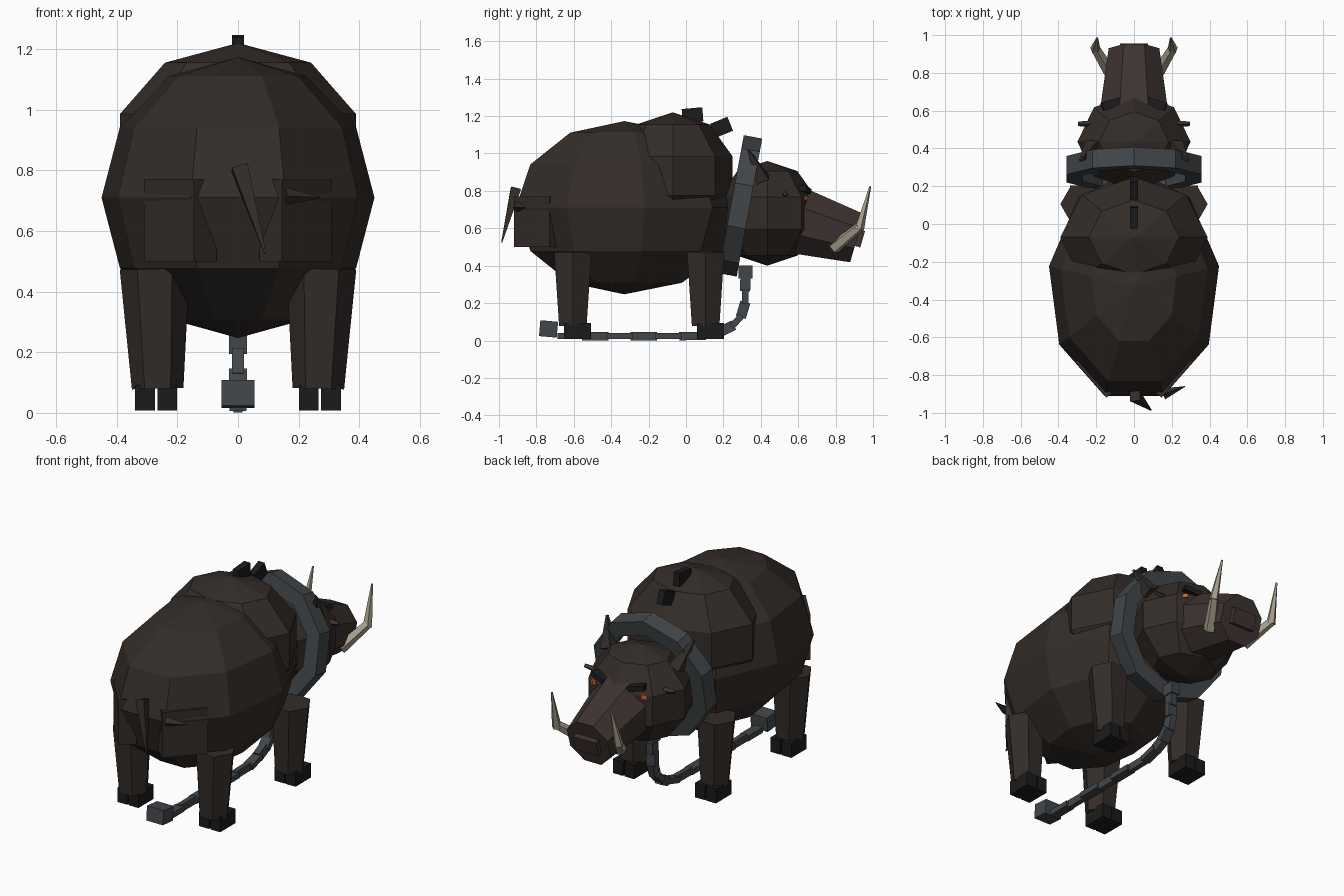
import bpy, bmesh, math
from mathutils import Vector, Matrix, Euler, Quaternion

if "Cube" in bpy.data.objects:
    bpy.data.objects.remove(bpy.data.objects["Cube"])


def material(name, rgb):
    m = bpy.data.materials.new(name)
    m.diffuse_color = (*rgb, 1)
    m.use_nodes = True
    m.node_tree.nodes["Principled BSDF"].inputs["Base Color"].default_value = m.diffuse_color
    return m


HIDE = material("hide", (0.034, 0.026, 0.022))
SNOUT = material("snout_skin", (0.048, 0.033, 0.03))
HOOF = material("dark_hoof", (0.012, 0.011, 0.012))
IRON = material("iron", (0.055, 0.062, 0.068))
IVORY = material("ivory", (0.38, 0.34, 0.26))
EMBER = material("ember", (0.8, 0.13, 0.02))


def finish(bm, name, mat, matrix=None):
    me = bpy.data.meshes.new(name)
    bmesh.ops.recalc_face_normals(bm, faces=bm.faces)
    bm.to_mesh(me)
    bm.free()
    me.materials.append(mat)
    if matrix is not None:
        me.transform(matrix)
    ob = bpy.data.objects.new(name, me)
    bpy.context.collection.objects.link(ob)
    return ob


def ball(name, c, r, seg, rings, mat):
    bm = bmesh.new()
    bmesh.ops.create_uvsphere(bm, u_segments=seg, v_segments=rings, radius=1)
    return finish(bm, name, mat, Matrix.Translation(c) @ Matrix.Diagonal((*r, 1)))


def box(name, c, size, mat, rot=(0, 0, 0)):
    bm = bmesh.new()
    bmesh.ops.create_cube(bm, size=1)
    R = Euler([math.radians(a) for a in rot]).to_matrix().to_4x4()
    return finish(bm, name, mat, Matrix.Translation(c) @ R @ Matrix.Diagonal((*size, 1)))


def taper(name, a, b, r1, r2, seg, mat, roll=0):
    """Faceted cone from point a to point b."""
    a, b = Vector(a), Vector(b)
    d = b - a
    bm = bmesh.new()
    bmesh.ops.create_cone(bm, cap_ends=True, segments=seg, radius1=r1, radius2=r2, depth=d.length)
    upright = d.z > 0.95 * d.length
    q = Vector((0, 0, 1)).rotation_difference(d) if upright else d.to_track_quat('Z', 'Y')
    M = Matrix.Translation((a + b) / 2) @ q.to_matrix().to_4x4() @ Matrix.Rotation(math.radians(roll), 4, 'Z')
    return finish(bm, name, mat, M)


# Body masses
ball("body", (0, -0.33, 0.71), (0.457, 0.617, 0.463), 9, 6, HIDE)
ball("shoulder_hump", (0, -0.07, 0.88), (0.41, 0.335, 0.34), 8, 5, HIDE)
ball("head", (0, 0.435, 0.68), (0.315, 0.272, 0.28), 8, 5, HIDE)

# Snout and nose
taper("snout", (0, 0.58, 0.645), (0, 0.915, 0.547), 0.195, 0.145, 8, SNOUT, 22.5)
box("nose", (0, 0.93, 0.545), (0.15, 0.03, 0.09), SNOUT, (-16, 0, 0))

# Mirrored parts
for s, side in ((-1, "left"), (1, "right")):
    box("haunch_" + side, (s * 0.19, -0.792, 0.635), (0.25, 0.10, 0.27), HIDE, (0, 0, s * 49))
    for y, end in ((0.105, "front"), (-0.605, "rear")):
        taper(f"{end}_leg_{side}", (s * 0.265, y, 0.08), (s * 0.275, y, 0.475),
              0.085, 0.115, 6, HIDE, 90)
        for dx in (-0.037, 0.037):
            box(f"{end}_hoof_{side}", (s * 0.27 + dx, y + 0.025, 0.05), (0.065, 0.145, 0.085), HOOF)
    # tusk in two tapered pieces
    taper("tusk_base_" + side, (s * 0.12, 0.79, 0.495), (s * 0.205, 0.93, 0.61), 0.035, 0.026, 5, IVORY)
    taper("tusk_tip_" + side, (s * 0.205, 0.925, 0.595), (s * 0.195, 0.985, 0.825), 0.027, 0.005, 5, IVORY)
    # face details
    box("eye_" + side, (s * 0.163, 0.633, 0.762), (0.028, 0.026, 0.024), EMBER, (0, 0, -s * 40))
    box("brow_" + side, (s * 0.12, 0.635, 0.805), (0.10, 0.045, 0.03), HOOF, (0, -s * 12, -s * 15))
    taper("ear_" + side, (s * 0.22, 0.41, 0.86), (s * 0.285, 0.335, 1.015), 0.05, 0.008, 4, HIDE)
    taper("cheek_spike_" + side, (s * 0.21, 0.53, 0.78), (s * 0.295, 0.53, 0.785), 0.02, 0.012, 4, SNOUT)

# Tail and small rear barb
taper("tail", (0.005, -0.91, 0.81), (0.09, -0.985, 0.525), 0.038, 0.004, 4, HIDE)
taper("rear_barb", (0.155, -0.90, 0.715), (0.27, -0.86, 0.71), 0.03, 0.002, 4, HIDE)

# Spine bristles
box("bristle_rear", (0, 0.035, 1.205), (0.04, 0.11, 0.075), HOOF, (5, 0, 0))
box("bristle_front", (0, 0.19, 1.14), (0.04, 0.10, 0.08), HOOF, (22, 0, 0))

# Collar: ten-sided square-section ring, tilted forward
bm = bmesh.new()
N = 10
rings = []
for i in range(N):
    a = 2 * math.pi * i / N
    rings.append([bm.verts.new((r * math.sin(a), y, r * math.cos(a)))
                  for r, y in ((0.375, -0.05), (0.375, 0.05), (0.285, 0.05), (0.285, -0.05))])
for i in range(N):
    p, q = rings[i], rings[(i + 1) % N]
    for k in range(4):
        bm.faces.new((p[k], p[(k + 1) % 4], q[(k + 1) % 4], q[k]))
finish(bm, "collar", IRON, Matrix.Translation((0, 0.29, 0.72)) @ Matrix.Rotation(math.radians(-10.5), 4, 'X'))

# Chain hanging from the collar and trailing along the ground
box("chain_mount", (0, 0.318, 0.367), (0.055, 0.075, 0.07), IRON)
path = [(0.318, 0.34), (0.316, 0.27), (0.316, 0.20), (0.295, 0.13), (0.25, 0.08), (0.19, 0.05), (0.10, 0.025)]
path += [(0.10 - 0.13 * i, 0.023) for i in range(1, 7)]
for i, (p, q) in enumerate(zip(path, path[1:])):
    mid = (0, (p[0] + q[0]) / 2, (p[1] + q[1]) / 2)
    length = math.dist(p, q) + 0.012
    angle = math.degrees(math.atan2(q[1] - p[1], q[0] - p[0]))
    if i < 5:
        w, t = (0.06, 0.035) if i % 2 else (0.04, 0.055)
    else:
        w, t = (0.055, 0.032) if i % 2 else (0.03, 0.044)
    box("chain_link", mid, (w, length, t), IRON, (angle, 0, 0))
box("chain_weight", (0, -0.735, 0.062), (0.11, 0.095, 0.085), IRON, (-5, 0, 0))
